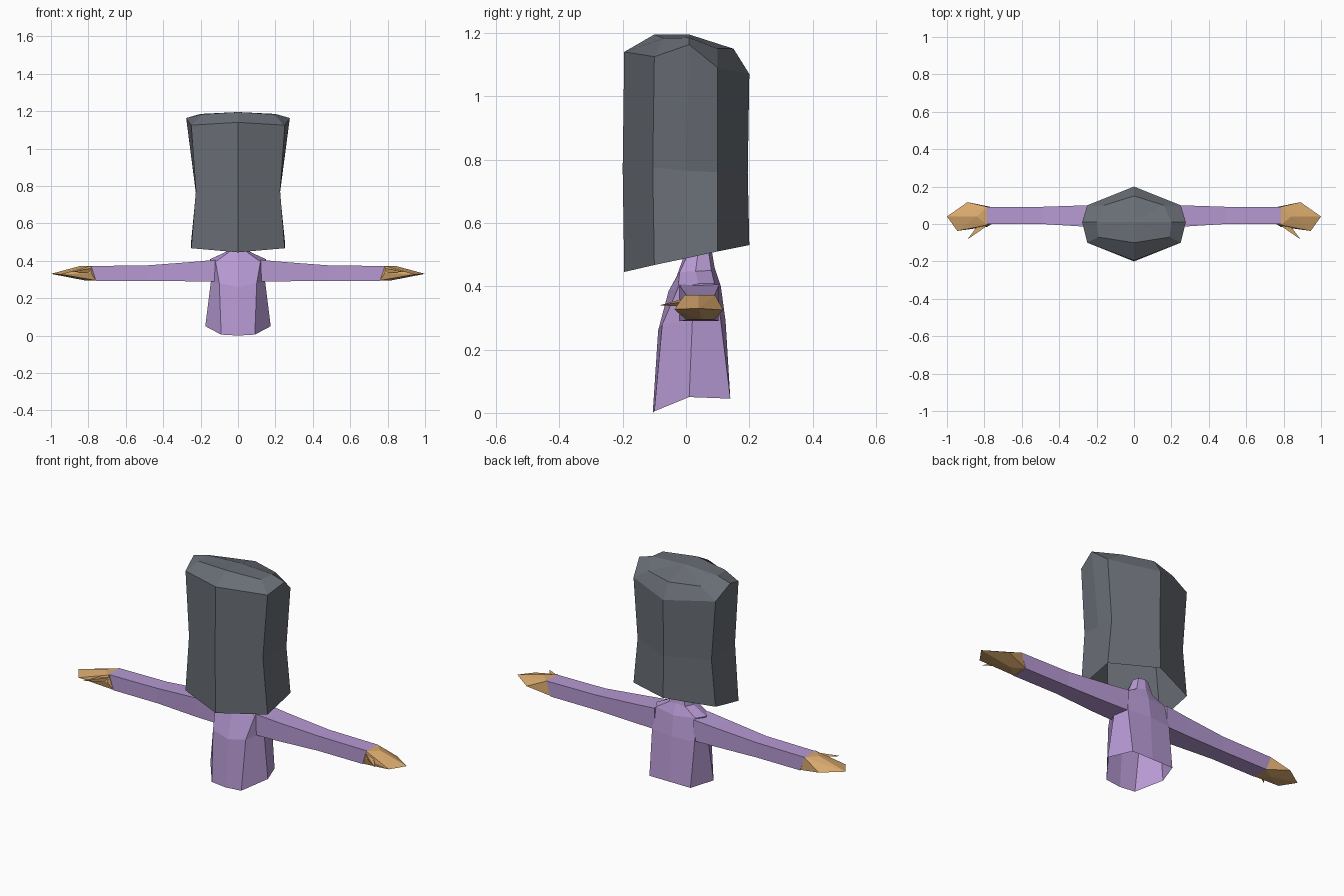
import bpy, bmesh

if "Cube" in bpy.data.objects:
    bpy.data.objects.remove(bpy.data.objects["Cube"])


def material(name, rgb):
    m = bpy.data.materials.new(name)
    m.diffuse_color = (*rgb, 1)
    m.use_nodes = True
    m.node_tree.nodes["Principled BSDF"].inputs["Base Color"].default_value = m.diffuse_color
    return m


GREY = material("slate grey", (0.14, 0.155, 0.178))
LILAC = material("lilac", (0.47, 0.32, 0.65))
TAN = material("tan", (0.68, 0.39, 0.15))


def finish(bm, name, mat):
    bmesh.ops.recalc_face_normals(bm, faces=bm.faces)
    me = bpy.data.meshes.new(name)
    bm.to_mesh(me)
    bm.free()
    me.materials.append(mat)
    ob = bpy.data.objects.new(name, me)
    bpy.context.collection.objects.link(ob)
    return ob


def full_ring(half):
    """Half outline, front centre to back centre, mirrored to a closed ring."""
    return half + [(-x, y, z) for x, y, z in half[-2:0:-1]]


def loft(name, rings, mat, tip=None, caps=False):
    bm = bmesh.new()
    vs = [[bm.verts.new(p) for p in r] for r in rings]
    n = len(rings[0])
    for a, b in zip(vs, vs[1:]):
        for i in range(n):
            j = (i + 1) % n
            bm.faces.new((a[i], a[j], b[j], b[i]))
    if tip:
        t = bm.verts.new(tip)
        for i in range(n):
            bm.faces.new((vs[-1][i], vs[-1][(i + 1) % n], t))
    if caps:
        bm.faces.new(vs[0])
        bm.faces.new(vs[-1])
    return finish(bm, name, mat)


def hull(name, pts, mat):
    bm = bmesh.new()
    for p in pts:
        bm.verts.new(p)
    bmesh.ops.convex_hull(bm, input=bm.verts)
    return finish(bm, name, mat)


# Tall faceted head block, open underneath
loft("head_block", [full_ring(h) for h in (
    [(0, -.195, .445), (.25, -.1, .467), (.25, 0, .488), (.25, .1, .51), (0, .2, .53)],
    [(0, -.2, .77), (.225, -.105, .775), (.225, 0, .765), (.225, .1, .76), (0, .195, .76)],
    [(0, -.195, 1.14), (.25, -.1, 1.125), (.277, .01, 1.163), (.25, .1, 1.09), (0, .2, 1.07)],
    [(0, -.1, 1.195), (.19, -.07, 1.183), (.2, .01, 1.185), (.16, .1, 1.15), (0, .15, 1.15)],
)], GREY, tip=(0, .01, 1.195))

# Torso with shoulders and neck, open at the hem
loft("torso", [full_ring(h) for h in (
    [(0, -.105, 0), (.09, -.1, .005), (.175, .01, .05), (.125, .14, .045), (0, .14, .045)],
    [(0, -.088, .26), (.1, -.075, .28), (.145, .02, .29), (.13, .11, .29), (0, .125, .29)],
    [(0, -.055, .385), (.12, -.025, .395), (.15, .04, .408), (.12, .09, .408), (0, .11, .4)],
    [(0, -.03, .43), (.05, -.02, .445), (.065, .03, .447), (.05, .08, .45), (0, .09, .46)],
    [(0, -.005, .5), (.03, .01, .51), (.04, .04, .52), (.03, .07, .52), (0, .08, .52)],
)], LILAC)

# Arms, hands and thumbs on both sides
for s, side in ((1, "right"), (-1, "left")):
    stations = [  # x top, x bottom, y front, y back, z bottom, z top
        (.12, .12, -.02, .105, .29, .405),
        (.25, .25, -.015, .1, .29, .393),
        (.49, .49, 0, .092, .293, .375),
        (.79, .76, 0, .092, .293, .372)]
    loft(side + "_arm", [
        [(s * xb, yf, zb), (s * xb, yb, zb), (s * xt, yb, zt), (s * xt, yf, zt)]
        for xt, xb, yf, yb, zb, zt in stations], LILAC, caps=True)
    hull(side + "_hand", [(s * x, y, z) for x, y, z in (
        (.76, 0, .295), (.76, .09, .295), (.785, .092, .372), (.785, -.005, .372),
        (.785, -.015, .335), (.84, .04, .373), (.82, .05, .295),
        (.89, .117, .325), (1, .04, .33), (.945, -.037, .327), (.835, -.02, .335))], TAN)
    hull(side + "_thumb", [(s * x, y, z) for x, y, z in (
        (.785, -.01, .36), (.785, -.005, .335), (.84, -.015, .35), (.89, -.082, .34))], TAN)
